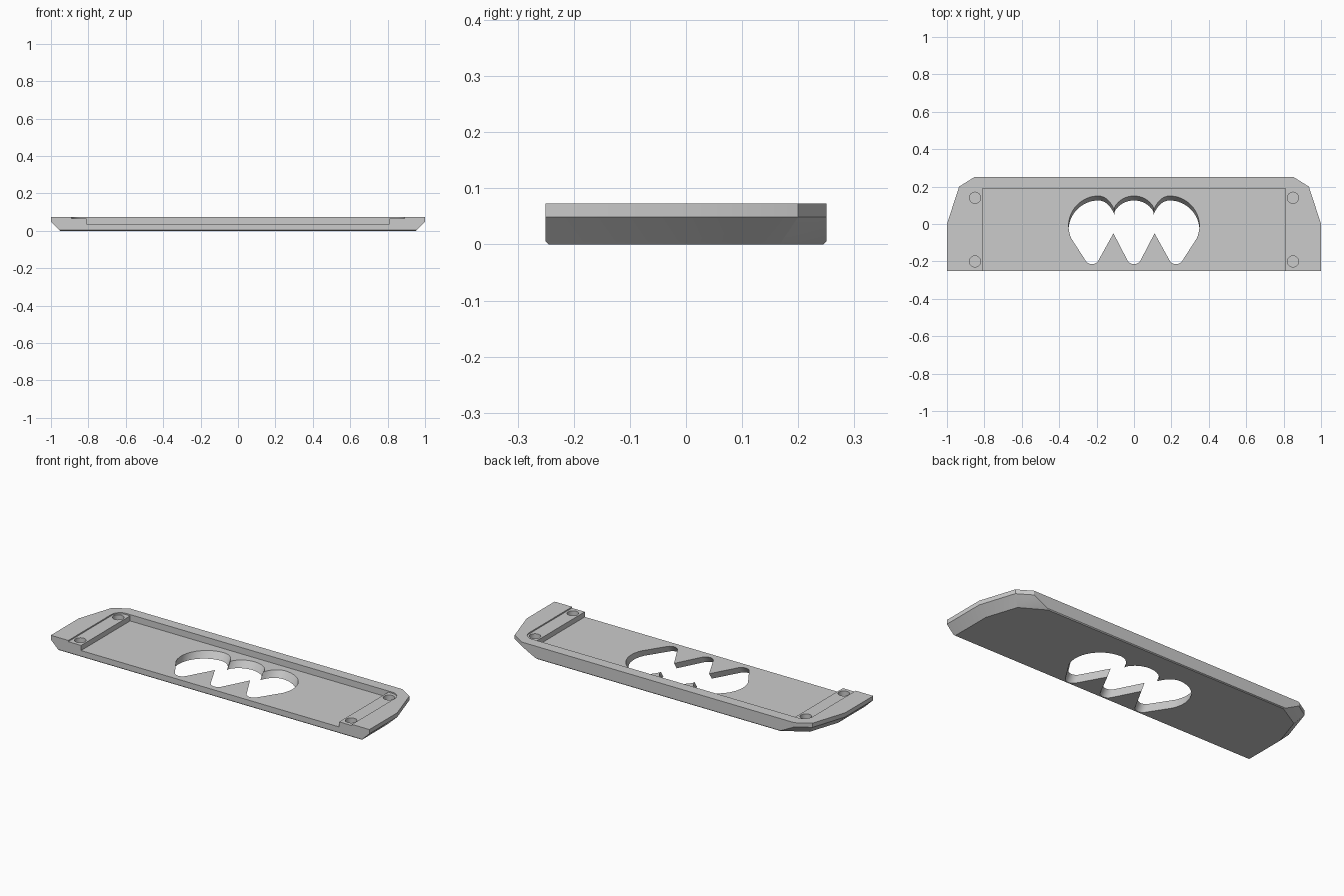
import bpy, bmesh
from math import cos, sin, radians

old = bpy.data.objects.get("Cube")
if old:
    bpy.data.objects.remove(old)

grey = bpy.data.materials.new("plain grey")
grey.use_nodes = True
GREY = (0.6, 0.6, 0.6, 1)
grey.diffuse_color = GREY
grey.node_tree.nodes["Principled BSDF"].inputs["Base Color"].default_value = GREY


def loft(name, rings):
    """Closed solid through rings given as (z, [(x, y), ...])."""
    bm = bmesh.new()
    loops = [[bm.verts.new((x, y, z)) for x, y in pts] for z, pts in rings]
    n = len(loops[0])
    for a, b in zip(loops, loops[1:]):
        for i in range(n):
            j = (i + 1) % n
            bm.faces.new((a[i], a[j], b[j], b[i]))
    bm.faces.new(loops[0])
    bm.faces.new(loops[-1])
    bmesh.ops.recalc_face_normals(bm, faces=bm.faces)
    mesh = bpy.data.meshes.new(name)
    bm.to_mesh(mesh)
    bm.free()
    mesh.materials.append(grey)
    obj = bpy.data.objects.new(name, mesh)
    bpy.context.collection.objects.link(obj)
    return obj


def arc(cx, cy, rx, ry, start, end, steps=12):
    angles = [radians(start + (end - start) * i / steps) for i in range(steps + 1)]
    return [(cx + rx * cos(a), cy + ry * sin(a)) for a in angles]


def mirrored(half):
    """Close a half outline by mirroring it across x = 0."""
    return half + [(-x, y) for x, y in reversed(half)]


def cut(target, cutter):
    cutter.hide_render = True
    mod = target.modifiers.new(cutter.name, 'BOOLEAN')
    mod.operation = 'DIFFERENCE'
    mod.solver = 'EXACT'
    mod.object = cutter
    bpy.context.view_layer.objects.active = target
    bpy.ops.object.modifier_apply(modifier=mod.name)
    bpy.data.objects.remove(cutter)


# Plate with clipped rear corners and bevelled ends
top = [(1, -0.25), (1, 0), (0.935, 0.2), (0.855, 0.25)]
base = [(0.95, -0.25), (0.95, -0.008), (0.893, 0.167), (0.76, 0.25)]


def ring(t, edge=0.25):
    half = [(b[0] + (a[0] - b[0]) * t, b[1] + (a[1] - b[1]) * t) for a, b in zip(top, base)]
    return mirrored([(x, max(-edge, min(edge, y))) for x, y in half])


plate = loft("plate", [(0, ring(0, 0.245)), (0.005, ring(0.1)),
                       (0.049, ring(1)), (0.073, ring(1))])

# Shallow shelf with rounded rear corners, then the deeper pocket, both open in front
shelf = mirrored([(0.89, -0.3)] + arc(0.835, 0.135, 0.055, 0.055, 0, 90))
cut(plate, loft("shelf_cutter", [(0.066, shelf), (0.1, shelf)]))
pocket = mirrored([(0.81, -0.3), (0.81, 0.19)])
cut(plate, loft("pocket_cutter", [(0.037, pocket), (0.1, pocket)]))

# Blind round holes in the shelf
for x in (-0.85, 0.85):
    for y in (-0.2, 0.14):
        hole = arc(x, y, 0.03, 0.03, 0, 345, 23)
        cut(plate, loft("hole_cutter", [(0.037, hole), (0.1, hole)]))

# Three-lobed opening, slanting forward as it goes down
half = (arc(0, -0.175, 0.04, 0.04, 270, 335, 6) + [(0.11, -0.05)]
        + arc(0.225, -0.175, 0.04, 0.04, 205, 335, 12)
        + arc(0.19, -0.01, 0.16, 0.16, -25, 90, 20)
        + arc(0.19, -0.01, 0.1, 0.16, 95, 148, 8)
        + arc(0, 0.045, 0.115, 0.105, 24, 90, 10))
opening = half[1:-1] + [(0, 0.15)] + [(-x, y) for x, y in reversed(half[1:-1])] + [(0, -0.215)]
SLANT = 0.65


def slanted(z):
    return z, [(x, y + (z - 0.037) * SLANT) for x, y in opening]


cut(plate, loft("opening_cutter", [slanted(-0.02), slanted(0.06)]))

# Smooth the round walls, keep the edges crisp
bpy.ops.object.select_all(action='DESELECT')
plate.select_set(True)
bpy.context.view_layer.objects.active = plate
bpy.ops.object.shade_smooth_by_angle(angle=radians(25))
